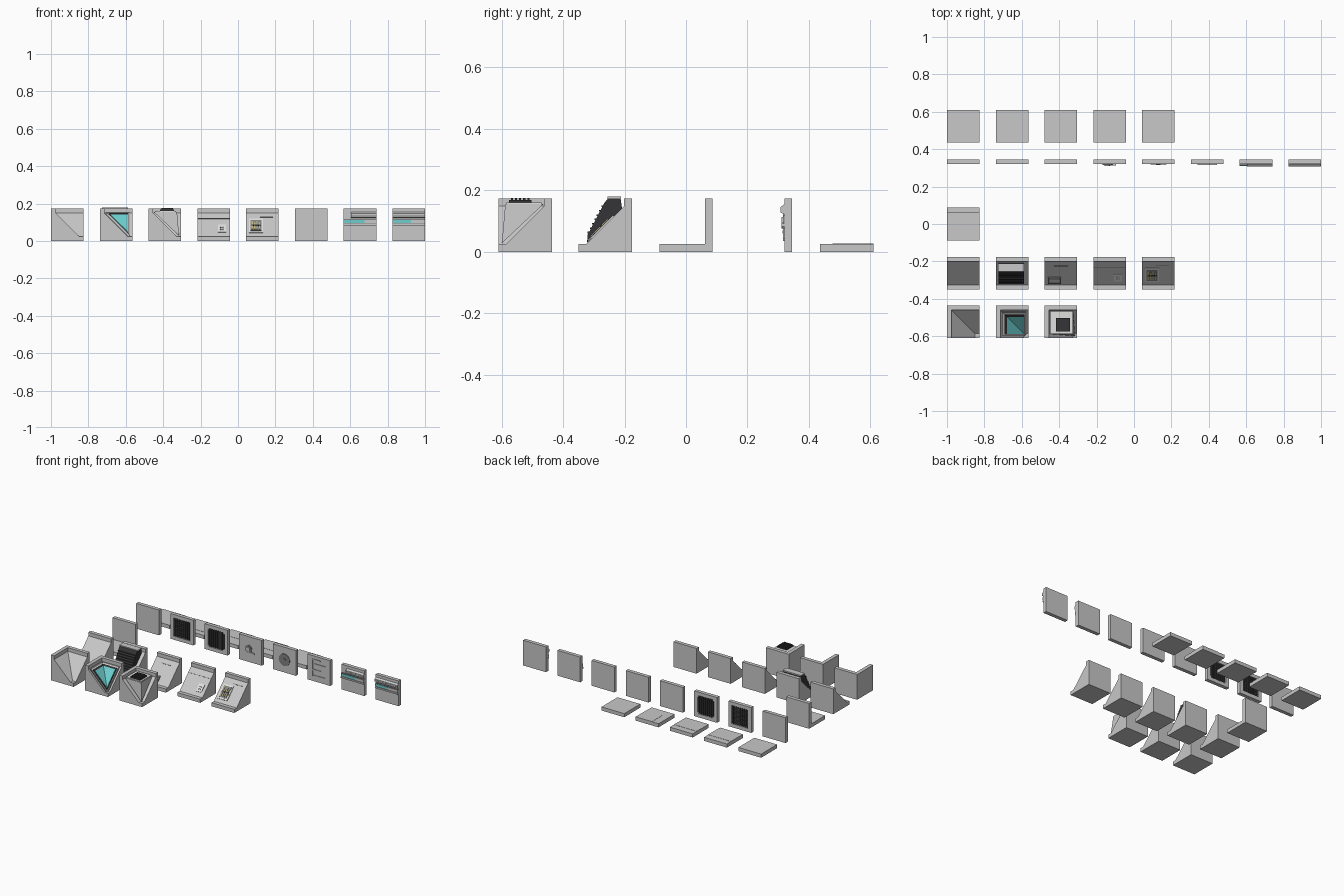
import bpy, bmesh, math
from mathutils import Matrix, Vector

if "Cube" in bpy.data.objects:
    bpy.data.objects.remove(bpy.data.objects["Cube"])

S, T, PITCH = 0.174, 0.025, 0.26086      # tile size, panel thickness, column spacing


def material(name, col):
    m = bpy.data.materials.new(name)
    m.diffuse_color = (*col, 1)
    m.use_nodes = True
    m.node_tree.nodes["Principled BSDF"].inputs["Base Color"].default_value = m.diffuse_color
    return m


GREY = material("panel grey", (0.58, 0.58, 0.58))
WHITE = material("pale trim", (0.75, 0.75, 0.74))
MID = material("mid grey", (0.22, 0.22, 0.22))
DARK = material("dark grille", (0.035, 0.035, 0.038))
TEAL = material("teal glass", (0.15, 0.62, 0.62))
OCHRE = material("ochre cable", (0.55, 0.48, 0.24))


def finish(bm, name, mat, M):
    bmesh.ops.recalc_face_normals(bm, faces=bm.faces)
    bm.transform(M)
    me = bpy.data.meshes.new(name)
    bm.to_mesh(me)
    bm.free()
    me.materials.append(mat)
    ob = bpy.data.objects.new(name, me)
    bpy.context.collection.objects.link(ob)
    return ob


def box(name, mat, M, x, y, z):
    """Box spanning the ranges x, y, z in the tile frame M."""
    bm = bmesh.new()
    bmesh.ops.create_cube(bm, size=1)
    for v in bm.verts:
        v.co = [r[0] + (c + 0.5) * (r[1] - r[0]) for c, r in zip(v.co, (x, y, z))]
    return finish(bm, name, mat, M)


def prism(name, mat, M, profile, x0, x1):
    """Side profile (y, z) extruded along x."""
    bm = bmesh.new()
    a = [bm.verts.new((x0, y, z)) for y, z in profile]
    b = [bm.verts.new((x1, y, z)) for y, z in profile]
    bm.faces.new(a)
    bm.faces.new(b)
    for i in range(len(a)):
        bm.faces.new((a[i - 1], a[i], b[i], b[i - 1]))
    return finish(bm, name, mat, M)


def disc(name, mat, M, x, z, r, y0, y1, sides=16):
    """Round plate on a wall, axis along y."""
    bm = bmesh.new()
    bmesh.ops.create_cone(bm, cap_ends=True, segments=sides, radius1=r, radius2=r, depth=y1 - y0)
    bm.transform(Matrix.Translation((x, (y0 + y1) / 2, z)) @ Matrix.Rotation(math.pi / 2, 4, 'X'))
    return finish(bm, name, mat, M)


def valley(name, mat, M, x0, x1, lift, drop):
    """Two 45 degree slopes meeting on the diagonal crease of an inside corner."""
    bm = bmesh.new()
    plan = [(x0, S - x0), (x0, S - x1), (x1, S - x1), (x1, S - x0)]
    top = [bm.verts.new((x, y, max(y, S - x) + lift)) for x, y in plan]
    low = [bm.verts.new((v.co.x, v.co.y, max(0.001, v.co.z - drop))) for v in top]
    for q in (top, low):
        bm.faces.new((q[0], q[1], q[2]))
        bm.faces.new((q[0], q[2], q[3]))
    for i in range(4):
        bm.faces.new((top[i - 1], top[i], low[i], low[i - 1]))
    return finish(bm, name, mat, M)


def tile(col, y):
    return Matrix.Translation((-1 + col * PITCH, y, 0))


def ring(name, mat, M, a, b, w, y):
    """Square frame on a wall from a to b, rail width w."""
    box(name + "_bottom", mat, M, (a, b), y, (a, a + w))
    box(name + "_top", mat, M, (a, b), y, (b - w, b))
    for s, x in (("left", a), ("right", b - w)):
        box(f"{name}_{s}", mat, M, (x, x + w), y, (a + w, b - w))


FULL = (0, S)

# ---- floor tiles, with faint plates on some of them
for c in range(5):
    M = tile(c, 0.436)
    box("floor_tile", GREY, M, FULL, FULL, (0, T))
    if c in (1, 2):
        box("floor_plate", GREY, M, (0, S), (0.04 * c, 0.13), (T, T + 0.0015))
    if c == 3:
        box("floor_plate", GREY, M, (0.05, S), (0.06, S), (T, T + 0.0015))

# ---- wall tiles
W = [tile(c, 0.32) for c in range(8)]
for c, M in enumerate(W):
    if c in (1, 2):                       # open frame with a dark grating
        ring("grating_wall_frame", GREY, M, 0, S, 0.024, (0, T))
        box("grating_core", DARK, M, (0.024, 0.15), (0.009, 0.016), (0.024, 0.15))
        for k in range(8):
            p = 0.028 + k * 0.0155
            box("grating_bar", DARK, M, (p, p + 0.007), (0.004, 0.021), (0.024, 0.15))
            if c == 1:
                box("grating_cross_bar", DARK, M, (0.024, 0.15), (0.006, 0.019), (p, p + 0.007))
        if c == 2:                        # clipped corners
            for x in (0.024, 0.14):
                for z in (0.024, 0.14):
                    box("grating_corner", GREY, M, (x, x + 0.01), (0, T), (z, z + 0.01))
    else:
        box("wall_tile", GREY, M, FULL, (0, T), FULL)

# small round valve wall
disc("valve_base", MID, W[3], 0.075, 0.09, 0.027, -0.004, 0)
disc("valve_knob", GREY, W[3], 0.075, 0.09, 0.014, -0.009, 0)
box("valve_pipe", GREY, W[3], (0.075, 0.12), (-0.006, 0), (0.06, 0.07))
# round fan wall
disc("fan_disc", MID, W[4], S / 2, S / 2, 0.042, -0.003, 0)
disc("fan_hub", MID, W[4], S / 2, S / 2, 0.012, -0.005, 0)
# wall with shallow ribs
for z, x0, x1 in ((0.035, 0.05, 0.14), (0.075, 0.035, 0.11), (0.115, 0.05, 0.14), (0.145, 0.035, 0.1)):
    box("shallow_rib", GREY, W[5], (x0, x1), (-0.004, 0), (z, z + 0.008))
box("shallow_upright", GREY, W[5], (0.035, 0.043), (-0.004, 0), (0.035, 0.15))
# light strip walls
for c, x0, t1 in ((6, 0.04, 0.11), (7, 0.0, 0.1)):
    prism("wall_ledge", GREY, W[c], [(0, 0.122), (-0.012, 0.128), (-0.012, 0.146), (0, 0.155)], x0, S)
    box("ledge_groove", MID, W[c], (x0, S), (-0.013, 0), (0.135, 0.139))
    box("strip_shadow_rail", MID, W[c], FULL, (-0.004, 0), (0.09, 0.118))
    box("strip_lower_rail", GREY, W[c], FULL, (-0.009, 0), (0.082, 0.092))
    box("light_strip", TEAL, W[c], (0, t1), (-0.006, 0), (0.096, 0.111))
    box("strip_cover", GREY, W[c], (t1, S), (-0.009, 0), (0.096, 0.113))

# ---- floor and wall edge tile
M = tile(0, -0.087)
box("edge_floor", GREY, M, FULL, FULL, (0, T))
box("edge_wall", GREY, M, FULL, (S - T, S), (T, S))

# ---- sloped tiles
SLOPE = [(0, 0), (S, 0), (S, S), (S - T, S), (S - T, S - T), (T, T), (0, T)]
L = [tile(c, -0.35) for c in range(5)]
for M in L:
    prism("slope_tile", GREY, M, SLOPE, 0, S)
# slope frame: x across, y up the slope, z outwards
R = [M @ Matrix.Translation((0, T, T)) @ Matrix.Rotation(math.pi / 4, 4, 'X') for M in L]

# vent hood on slope
prism("vent_hood", DARK, L[1],
      [(0.028, 0.03), (0.03, 0.055), (0.085, 0.16), (0.097, 0.175), (0.137, 0.175), (0.142, 0.14)], 0.015, 0.15)
box("vent_hood_cap", GREY, L[1], (0.013, 0.152), (0.095, 0.138), (0.174, 0.18))
d = Vector((0.055, 0.105)).normalized()
for k in range(7):
    y, z = Vector((0.03, 0.055)) + d * (0.006 + k * 0.016)
    box("vent_louvre", DARK, L[1], (0.015, 0.15), (y - 0.003, y + 0.006), (z, z + 0.005))

# slope with small control box
box("slope_control_box", MID, R[2], (0.018, 0.088), (0.012, 0.06), (0, 0.007))
box("control_box_lid", GREY, R[2], (0.026, 0.08), (0.028, 0.054), (0.005, 0.009))
box("slope_seam", MID, R[2], (0.05, 0.125), (0.14, 0.144), (0, 0.002))
# slope with keypad
box("slope_keypad", WHITE, R[3], (0.11, 0.152), (0.03, 0.085), (0, 0.004))
for x in (0.122, 0.134):
    for y in (0.045, 0.06):
        box("keypad_button", MID, R[3], (x, x + 0.006), (y, y + 0.007), (0.003, 0.006))
box("slope_seam", MID, R[3], (0.0, S), (0.132, 0.135), (0, 0.0015))
# slope with cable hatch
box("hatch_frame", WHITE, R[4], (0.016, 0.09), (0.025, 0.128), (0, 0.005))
box("hatch_recess", MID, R[4], (0.024, 0.082), (0.036, 0.117), (0.004, 0.006))
for k in range(4):
    x = 0.03 + k * 0.013
    box("hatch_cable", OCHRE, R[4], (x, x + 0.006), (0.045, 0.108 - 0.012 * (k % 2)), (0.005, 0.009))
box("hatch_clip", DARK, R[4], (0.028, 0.078), (0.072, 0.08), (0.006, 0.0105))
box("slope_seam", MID, R[4], (0.075, 0.145), (0.143, 0.147), (0, 0.002))

# ---- inside corner tiles
K = [tile(c, -0.61) for c in range(3)]
for M in K:
    box("corner_floor", GREY, M, FULL, FULL, (0, T))
    box("corner_left_wall", GREY, M, (0, T), FULL, (T, S))
    box("corner_back_wall", GREY, M, (T, S), (S - T, S), (T, S))
    valley("corner_slopes", GREY, M, T, S, 0, 0.2)

# corner window: stepped frames and glass
valley("window_outer_frame", MID, K[1], 0.03, 0.162, 0.008, 0.02)
valley("window_trim", WHITE, K[1], 0.04, 0.158, 0.015, 0.02)
valley("window_inner_frame", DARK, K[1], 0.048, 0.155, 0.022, 0.025)
valley("window_glass", TEAL, K[1], 0.06, 0.151, 0.027, 0.025)

# corner machine: block filling the corner with a vent on top
bm = bmesh.new()
top = [bm.verts.new(p) for p in ((0.028, 0.022, 0.155), (0.152, 0.022, 0.155), (0.152, 0.146, 0.155), (0.028, 0.146, 0.155))]
tip = bm.verts.new((0.163, 0.011, 0.028))
bm.faces.new(top)
for i in range(4):
    bm.faces.new((top[i - 1], top[i], tip))
finish(bm, "corner_machine", GREY, K[2])
box("machine_top_plate", WHITE, K[2], (0.034, 0.148), (0.026, 0.14), (0.154, 0.16))
box("machine_vent", DARK, K[2], (0.062, 0.136), (0.034, 0.108), (0.158, 0.169))
for k in range(5):
    y = 0.04 + k * 0.0135
    box("machine_vent_slat", DARK, K[2], (0.068, 0.13), (y, y + 0.007), (0.168, 0.175))
